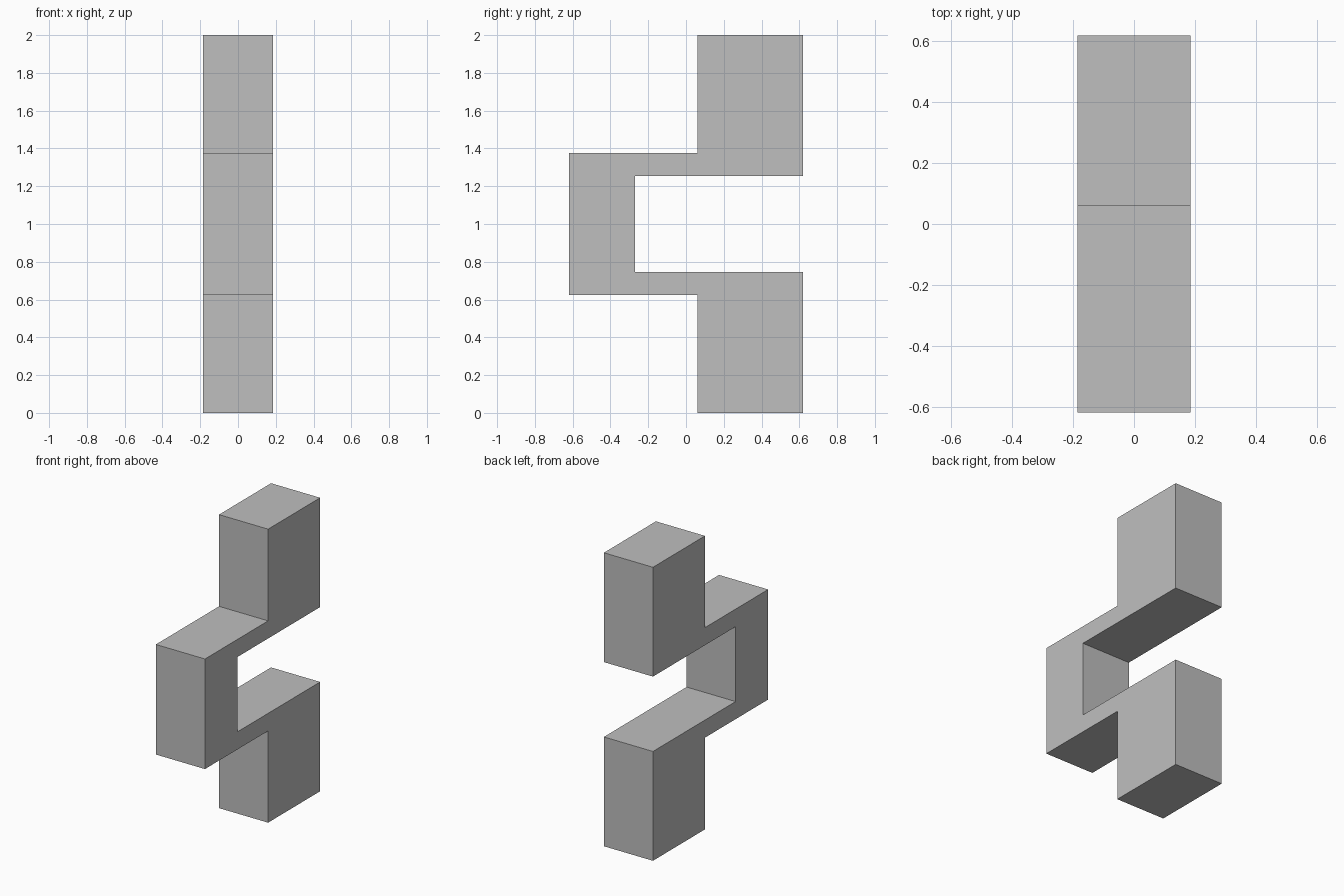
import bpy
import bmesh

cube = bpy.data.objects.get("Cube")
if cube:
    bpy.data.objects.remove(cube, do_unlink=True)

HALF_WIDTH = 0.185
MID_Z = 1.0

# Single flat grey
grey = bpy.data.materials.new("light grey")
grey.use_nodes = True
colour = (0.52, 0.52, 0.52, 1.0)
grey.diffuse_color = colour
grey.node_tree.nodes["Principled BSDF"].inputs["Base Color"].default_value = colour

# Lower half of the side outline (y, z), from the inner web to the bridge front
lower = [(-0.27, 0.745), (0.62, 0.745), (0.62, 0.0),
         (0.06, 0.0), (0.06, 0.625), (-0.62, 0.625)]
# Upper half mirrors it about the middle height
upper = [(y, 2 * MID_Z - z) for y, z in reversed(lower)]

# Extrude the closed outline across the width
bm = bmesh.new()
outline = [bm.verts.new((-HALF_WIDTH, y, z)) for y, z in lower + upper]
face = bm.faces.new(outline)
extruded = bmesh.ops.extrude_face_region(bm, geom=[face], use_keep_orig=True)
side = [v for v in extruded["geom"] if isinstance(v, bmesh.types.BMVert)]
bmesh.ops.translate(bm, verts=side, vec=(2 * HALF_WIDTH, 0, 0))
bmesh.ops.recalc_face_normals(bm, faces=bm.faces)

mesh = bpy.data.meshes.new("stepped_bracket")
bm.to_mesh(mesh)
bm.free()
mesh.materials.append(grey)
bracket = bpy.data.objects.new("stepped_bracket", mesh)
bpy.context.collection.objects.link(bracket)
